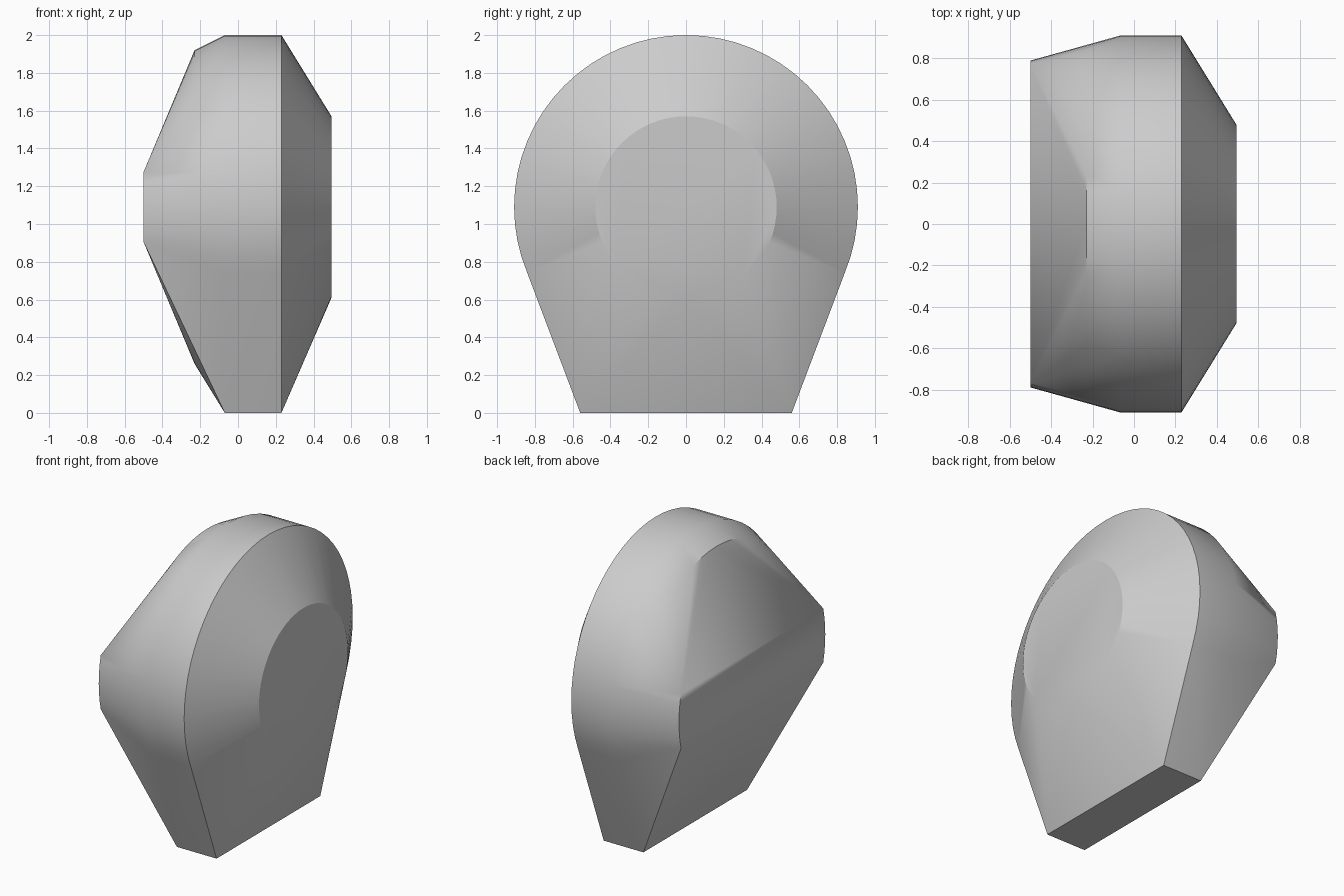
import bpy
import bmesh
from math import sin, cos, pi, radians

cube = bpy.data.objects.get("Cube")
if cube:
    bpy.data.objects.remove(cube, do_unlink=True)

CENTRE_Z = 1.09
SEGMENTS = 64


def ring(x, radius):
    """Circle facing along x, around the main axis."""
    return [(x, radius * cos(2 * pi * i / SEGMENTS),
             CENTRE_Z + radius * sin(2 * pi * i / SEGMENTS))
            for i in range(SEGMENTS)]


def end_arc(x, radius, half_height, side, steps=6):
    """Short upright arc at one end of the wedge edge."""
    heights = [half_height * (2 * i / steps - 1) for i in range(steps + 1)]
    return [(x, side * (radius ** 2 - h ** 2) ** 0.5, CENTRE_Z + h) for h in heights]


# Teardrop band: round top, running down to a flat foot
points = []
for x in (-0.07, 0.23):
    points += ring(x, 0.91) + [(x, -0.56, 0), (x, 0.56, 0)]

# Round flat cap on one side
points += ring(0.495, 0.48)

# Blunt wedge on the other side
points += ring(-0.23, 0.83)
for side in (-1, 1):
    points += end_arc(-0.5, 0.79, 0.185, side)

# Skin over all the sections
bm = bmesh.new()
for p in points:
    bm.verts.new(p)
hull = bmesh.ops.convex_hull(bm, input=bm.verts)
loose = set(hull["geom_interior"]) | set(hull["geom_unused"])
bmesh.ops.delete(bm, geom=[g for g in loose if isinstance(g, bmesh.types.BMVert)],
                 context="VERTS")
bmesh.ops.dissolve_limit(bm, angle_limit=radians(0.3), verts=bm.verts, edges=bm.edges)
bmesh.ops.recalc_face_normals(bm, faces=bm.faces)
mesh = bpy.data.meshes.new("stone_body")
bm.to_mesh(mesh)
bm.free()

body = bpy.data.objects.new("stone_body", mesh)
bpy.context.collection.objects.link(body)

# Plain grey
grey = bpy.data.materials.new("plain_grey")
grey.use_nodes = True
colour = (0.6, 0.6, 0.6, 1)
grey.diffuse_color = colour
grey.node_tree.nodes["Principled BSDF"].inputs["Base Color"].default_value = colour
mesh.materials.append(grey)

bpy.ops.object.select_all(action="DESELECT")
body.select_set(True)
bpy.context.view_layer.objects.active = body
bpy.ops.object.shade_smooth_by_angle(angle=radians(30))
